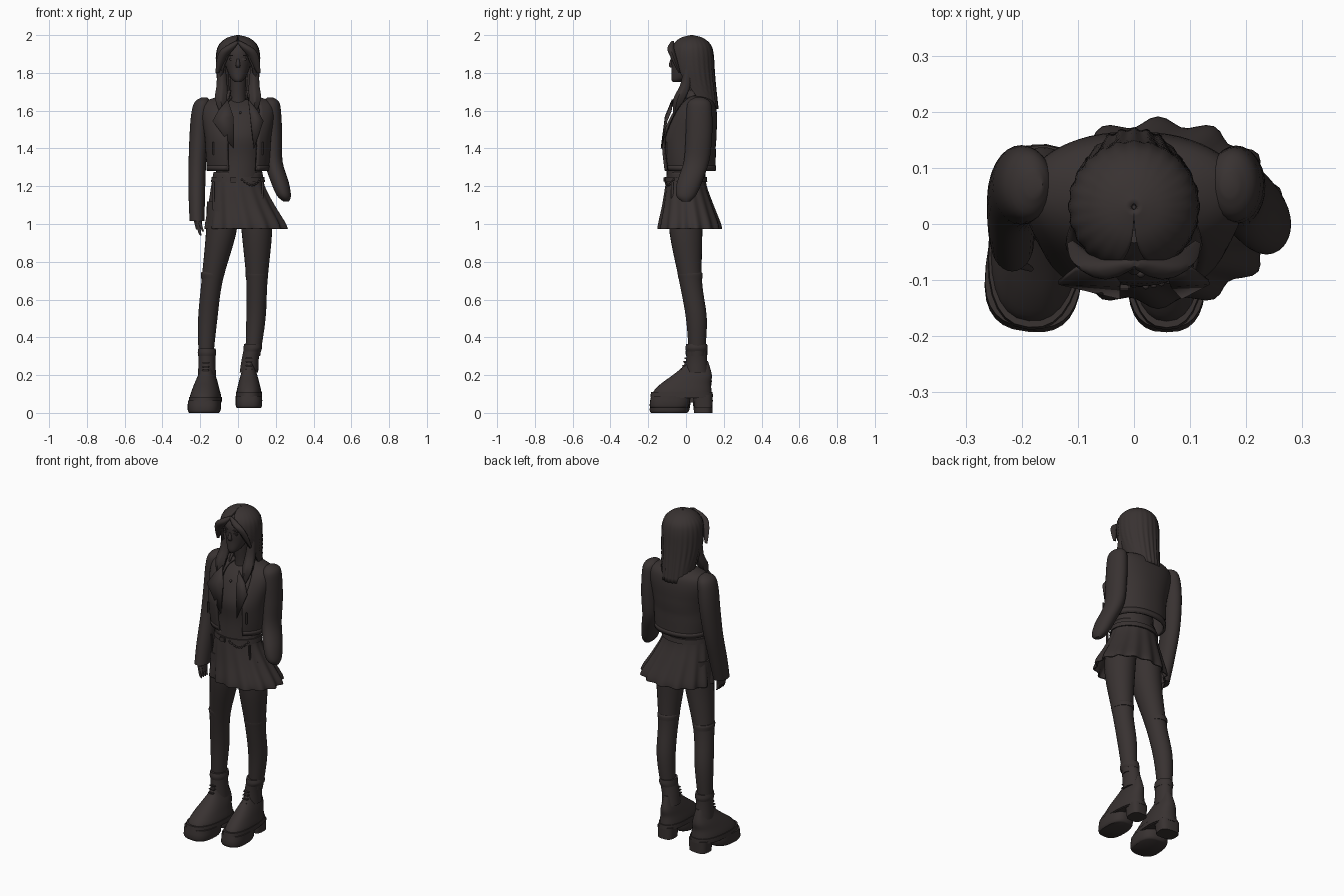
import bpy, bmesh
from math import sin, cos, pi, radians, copysign
from mathutils import Vector

default_cube = bpy.data.objects.get("Cube")
if default_cube:
    bpy.data.objects.remove(default_cube, do_unlink=True)

charcoal = bpy.data.materials.new("charcoal_brown")
charcoal.use_nodes = True
colour = (0.04, 0.032, 0.031, 1)
charcoal.diffuse_color = colour
charcoal.node_tree.nodes["Principled BSDF"].inputs["Base Color"].default_value = colour
sides_of_body = (("right", -1), ("left", 1))


def finish(name, bm, thickness=0, location=(0, 0, 0), yaw=0):
    """Turn a bmesh into a smooth-shaded object."""
    bmesh.ops.remove_doubles(bm, verts=bm.verts, dist=0.0002)
    bmesh.ops.recalc_face_normals(bm, faces=bm.faces)
    mesh = bpy.data.meshes.new(name)
    bm.to_mesh(mesh)
    bm.free()
    mesh.materials.append(charcoal)
    part = bpy.data.objects.new(name, mesh)
    bpy.context.collection.objects.link(part)
    part.location = location
    part.rotation_euler.z = yaw
    if thickness:
        shell = part.modifiers.new("thickness", "SOLIDIFY")
        shell.thickness = thickness
        shell.offset = -1
    bpy.ops.object.select_all(action="DESELECT")
    part.select_set(True)
    bpy.context.view_layer.objects.active = part
    bpy.ops.object.shade_smooth_by_angle(angle=radians(45))


def smooth_path(rings, steps):
    """Catmull-Rom interpolation between the given rings."""
    path = []
    last = len(rings) - 1
    for i in range(last):
        before, start, end, after = (rings[min(max(j, 0), last)] for j in (i - 1, i, i + 1, i + 2))
        for k in range(steps):
            t = k / steps
            path.append([q + t / 2 * (r - p + t * (2 * p - 5 * q + 4 * r - s + t * (3 * (q - r) + s - p)))
                         for p, q, r, s in zip(before, start, end, after)])
    return path + [rings[-1]]


def loft(name, rings, aspect=lambda z: 1, gap=None, sides=28, steps=4, power=1,
         folds=0, depth=0, turn=0, cap=True, **options):
    """Skin rings of height, radius, y and x. Aspect is depth over width, gap a half angle left open in front."""
    bm = bmesh.new()
    path = smooth_path([(*ring, 0, 0)[:4] for ring in rings], steps)
    rows = []
    for index, (z, radius, y, x) in enumerate(path):
        opening = radians(gap(z)) if gap else 0
        swell = depth * index / len(path)
        row = []
        for k in range(sides + bool(gap)):
            a = opening + (2 * pi - 2 * opening) * k / sides + radians(turn)
            size = radius * (1 + swell * cos(folds * a))
            across = copysign(abs(sin(a)) ** power, sin(a))
            along = copysign(abs(cos(a)) ** power, cos(a))
            row.append(bm.verts.new((x + size * across, y - size * aspect(z) * along, z)))
        rows.append(row)
    for low, high in zip(rows, rows[1:]):
        for k in range(sides):
            following = (k + 1) % len(low)
            bm.faces.new((low[k], low[following], high[following], high[k]))
    if cap and not gap:
        bm.faces.new(rows[0])
        bm.faces.new(rows[-1])
    finish(name, bm, **options)


def block(name, centre, size, **options):
    bm = bmesh.new()
    bmesh.ops.create_cube(bm, size=1)
    for vert in bm.verts:
        vert.co = Vector(c + s * p for c, s, p in zip(centre, size, vert.co))
    bmesh.ops.bevel(bm, geom=bm.edges[:], offset=min(size) / 4, segments=2, affect="EDGES")
    finish(name, bm, **options)


def bead(name, centre, radius):
    bm = bmesh.new()
    bmesh.ops.create_icosphere(bm, subdivisions=2, radius=radius)
    finish(name, bm, location=centre)


def panel(name, corners):
    bm = bmesh.new()
    bm.faces.new([bm.verts.new(corner) for corner in corners])
    finish(name, bm, thickness=0.009)


# Head, neck and face
loft("neck", [(1.6, .05, .05), (1.68, .04, .04), (1.8, .045, .03)])
loft("head", [(1.752, .016, -.05), (1.77, .036, -.032), (1.82, .06), (1.87, .073, .015), (1.92, .076, .025),
              (1.97, .05, .03)], aspect=lambda z: 1.27)
loft("nose", [(1.875, .006, -.075), (1.842, .012, -.079), (1.828, .01, -.072)], sides=12)
for height in (1.805, 1.796):
    block("lip", (0, -.066, height), (.034, .016, .008))
for word, side in sides_of_body:
    block(word + "_eyelid", (side * .032, -.07, 1.872), (.028, .014, .012))
    block(word + "_eyebrow", (side * .034, -.072, 1.892), (.036, .012, .006))

# Hair shell, fringe and shoulder locks
loft("hair", [(2, .006, .03), (1.985, .06, .03), (1.95, .1, .03), (1.9, .115, .03), (1.82, .115, .035),
              (1.74, .106, .05), (1.61, .09, .08)], gap=lambda z: 260 * (2 - z),
     sides=72, folds=24, depth=.03, thickness=.014)
for word, side in sides_of_body:
    loft(word + "_fringe", [(1.97, .01, -.07), (1.93, .03, -.08, side * .05), (1.88, .024, -.065, side * .085),
                            (1.8, .008, -.035, side * .11)], aspect=lambda z: .6, sides=16, folds=4, depth=.15)
    loft(word + "_shoulder_lock", [(1.84, .022, .01, side * .09), (1.74, .028, 0, side * .085),
                                   (1.66, .03, -.035, side * .09), (1.57, .006, -.06, side * .08)],
         sides=20, folds=5, depth=.15)


# Shirt, open jacket, collar and lapels
def chest_aspect(z):
    return min(.84, 3.5 - 1.82 * z)


loft("shirt", [(1.23, .125), (1.35, .12, 0, .01), (1.48, .145, .01, .01), (1.6, .15, .04), (1.66, .06, .05)],
     aspect=chest_aspect)
loft("jacket", [(1.28, .163, .02), (1.36, .17, .015), (1.46, .176, .015), (1.59, .195, .045), (1.65, .17, .06),
                (1.68, .08, .06)], aspect=chest_aspect, gap=lambda z: 25, sides=48, turn=9, power=.9, thickness=.012)
loft("jacket_hem", [(1.282, .166, .02), (1.31, .168, .018)], aspect=chest_aspect, gap=lambda z: 27,
     sides=48, turn=9, power=.9, steps=1, thickness=.008)
loft("collar", [(1.65, .085, .045), (1.71, .062, .045)], aspect=lambda z: .9, gap=lambda z: 46,
     turn=5, steps=2, thickness=.008)
for word, side in sides_of_body:
    panel(word + "_lapel", [(.03 + side * .055, -.134, 1.4), (side * .135, -.108, 1.545),
                            (side * .105, -.085, 1.6), (side * .055, -.075, 1.66), (.02 + side * .045, -.112, 1.57)])
    block(word + "_pocket_zip", (side * .13, -.104, 1.4), (.008, .008, .07))
bead("pendant", (.012, -.088, 1.59), .008)


# Sleeves and right hand
def sleeve_aspect(z):
    return 1.4


loft("right_sleeve", [(1.67, .015, .07, -.178), (1.645, .042, .07, -.188), (1.58, .05, .07, -.198),
                      (1.46, .05, .066, -.207), (1.3, .046, .045, -.216), (1.13, .043, 0, -.218),
                      (1.015, .039, -.03, -.217)], aspect=sleeve_aspect)
loft("left_sleeve", [(1.67, .015, .07, .17), (1.645, .042, .07, .176), (1.58, .049, .07, .18), (1.46, .05, .068, .184),
                     (1.33, .048, .055, .188), (1.22, .047, .018, .222), (1.15, .037, 0, .243),
                     (1.118, .014, 0, .256)], aspect=sleeve_aspect)
loft("right_hand", [(1.03, .022, -.036, -.215), (.97, .017, -.044, -.205)], aspect=lambda z: 2)
for finger in range(4):
    y = -.07 + .018 * finger
    loft("right_finger", [(.98, .009, y, -.207), (.955, .008, y, -.203), (.938, .004, y, -.196)], sides=10)
loft("right_thumb", [(1.01, .01, -.07, -.205), (.96, .005, -.08, -.184)], sides=10)

# Pleated skirt, belt and chain
loft("skirt", [(1.275, .13), (1.2, .143), (1.1, .175, .01, .018), (1.01, .208, .018, .038), (.975, .215, .02, .043)],
     aspect=lambda z: .76, sides=96, folds=14, depth=.055, cap=False, thickness=.008)
loft("belt", [(1.222, .143), (1.25, .139)], aspect=lambda z: .79, sides=40, steps=1)
block("buckle", (-.025, -.112, 1.235), (.036, .012, .028))
for link in range(9):
    a = .15 + link / 10
    bead("belt_chain", (.142 * sin(a), -.112 * cos(a), 1.235 - .03 * sin(pi * link / 8)), .006)
for word, side in sides_of_body:
    block(word + "_hanging_strap", (side * .13, -.072, 1.15), (.012, .014, .15))

# Legs with stocking cuffs, from hip to ankle
for word, hip, thigh, knee, calf, ankle in (("right", -.08, -.09, -.137, -.16, -.17), ("left", .09, .1, .1, .095, .078)):
    loft(word + "_leg", [(1.12, .085, 0, hip), (.95, .08, 0, thigh), (.7, .056, .024, knee),
                         (.5, .051, .055, calf), (.3, .039, .058, ankle)], aspect=lambda z: 1.08)
    loft(word + "_stocking_cuff", [(.712, .058, .024, knee), (.735, .06, .022, knee), (.745, .056, .021, knee)],
         aspect=lambda z: 1.1)

# Platform boots with separate heels
for word, x, lift, yaw, width, lean in (("right", -.17, 0, -.1, .086, 0), ("left", .058, .025, 0, .07, .02)):
    place = dict(location=(x, 0, lift), yaw=yaw)
    loft(word + "_boot_foot", [(.055, width * .95, -.02), (.09, width * .93, -.018), (.13, width * .8, 0),
                               (.17, width * .65, .03), (.215, width * .45, .053), (.25, width * .35, .058)],
         aspect=lambda z: .165 / width, power=.85, **place)
    loft(word + "_boot_shaft", [(.19, .049, .058), (.26, .045, .056, lean / 3), (.33, .044, .056, lean)],
         aspect=lambda z: 1.22, **place)
    loft(word + "_boot_cuff", [(.3, .046, .056, lean * .8), (.318, .049, .056, lean), (.34, .046, .056, lean)],
         aspect=lambda z: 1.2, **place)
    loft(word + "_platform", [(0, width * .9, -.09), (.015, width, -.088), (.065, width, -.08)],
         aspect=lambda z: .105 / width, steps=2, power=.75, **place)
    loft(word + "_welt", [(.06, width, -.023), (.085, width * .98, -.022)],
         aspect=lambda z: .166 / width, steps=1, power=.82, **place)
    loft(word + "_heel", [(0, width * .68, .092), (.07, width * .74, .088)],
         aspect=lambda z: .07 / width, steps=1, power=.65, **place)
    for row in range(5):
        block(word + "_lace", (0, -.022 + .006 * row, .185 + .02 * row), (.036, .022, .007), **place)
